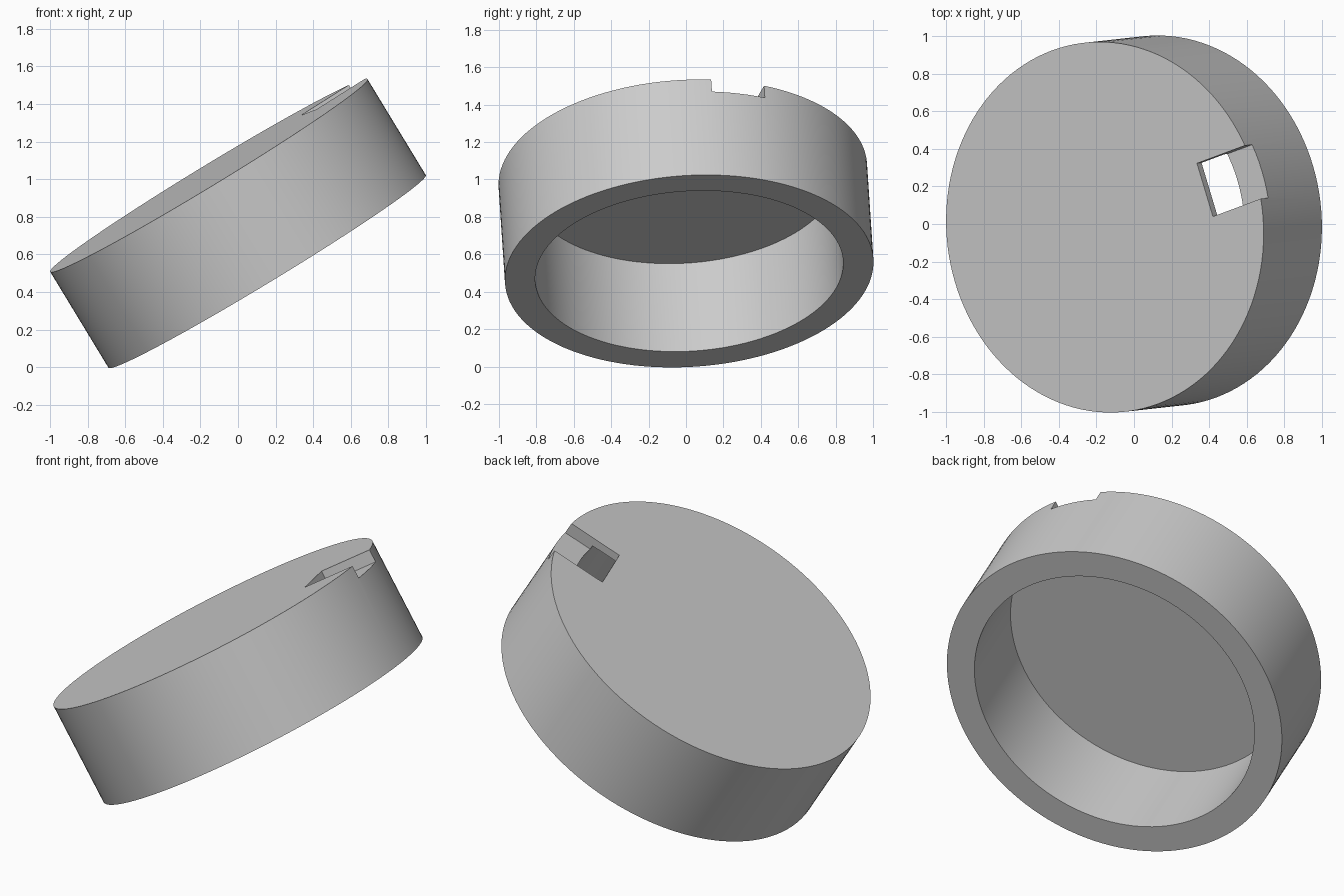
import bpy, bmesh, math
from mathutils import Vector, Matrix

if "Cube" in bpy.data.objects:
    bpy.data.objects.remove(bpy.data.objects["Cube"], do_unlink=True)

SEGMENTS = 128
OUTER, INNER = 0.987, 0.825
HEIGHT, LID = 0.598, 0.047
SLOT_START, SLOT_WIDTH, SLOT_DEPTH = 0.66, 0.297, 0.075

grey = bpy.data.materials.new("plain_grey")
grey.use_nodes = True
colour = (0.6, 0.6, 0.6, 1)
grey.diffuse_color = colour
grey.node_tree.nodes["Principled BSDF"].inputs["Base Color"].default_value = colour

# Tilted frame: local z is the cap axis, local x points along the slot
axis = Vector((-0.518, -0.057, 0.853)).normalized()
slot = Vector((0.805, 0.30, 0.51))
slot = (slot - axis * slot.dot(axis)).normalized()
side = axis.cross(slot)
frame = Matrix((slot, side, axis)).transposed().to_4x4()
frame.translation = Vector((0, 0, 0.765)) - axis * HEIGHT / 2


def make_object(name, bm):
    bmesh.ops.recalc_face_normals(bm, faces=bm.faces)
    mesh = bpy.data.meshes.new(name)
    bm.to_mesh(mesh)
    bm.free()
    mesh.materials.append(grey)
    obj = bpy.data.objects.new(name, mesh)
    bpy.context.collection.objects.link(obj)
    obj.matrix_world = frame
    return obj


# Hollow round cap: rings from the lid, over the rim, to the inner ceiling
bm = bmesh.new()
rings = []
for radius, z in ((OUTER, HEIGHT), (OUTER, 0), (INNER, 0), (INNER, HEIGHT - LID)):
    angles = [2 * math.pi * i / SEGMENTS for i in range(SEGMENTS)]
    rings.append([bm.verts.new((radius * math.cos(a), radius * math.sin(a), z)) for a in angles])
for a, b in zip(rings, rings[1:]):
    for i in range(SEGMENTS):
        j = (i + 1) % SEGMENTS
        bm.faces.new((a[i], a[j], b[j], b[i]))
bm.faces.new(rings[0])
bm.faces.new(rings[-1])
cap = make_object("round_cap", bm)

# Box cutter for the slot through the lid and the rim of the wall
bm = bmesh.new()
bmesh.ops.create_cube(bm, size=1)
length = 0.6
bmesh.ops.scale(bm, vec=(length, SLOT_WIDTH, 2 * SLOT_DEPTH), verts=bm.verts)
bmesh.ops.translate(bm, vec=(SLOT_START + length / 2, 0, HEIGHT), verts=bm.verts)
cutter = make_object("slot_cutter", bm)
cutter.hide_render = True
cutter.hide_viewport = True
cutter.display_type = 'WIRE'

# Cut the slot, then smooth the round walls
cut = cap.modifiers.new("slot", 'BOOLEAN')
cut.operation = 'DIFFERENCE'
cut.solver = 'EXACT'
cut.object = cutter
bpy.ops.object.select_all(action='DESELECT')
cap.select_set(True)
bpy.context.view_layer.objects.active = cap
bpy.ops.object.modifier_apply(modifier=cut.name)
bpy.data.objects.remove(cutter, do_unlink=True)
bpy.ops.object.shade_smooth_by_angle(angle=math.radians(30))
